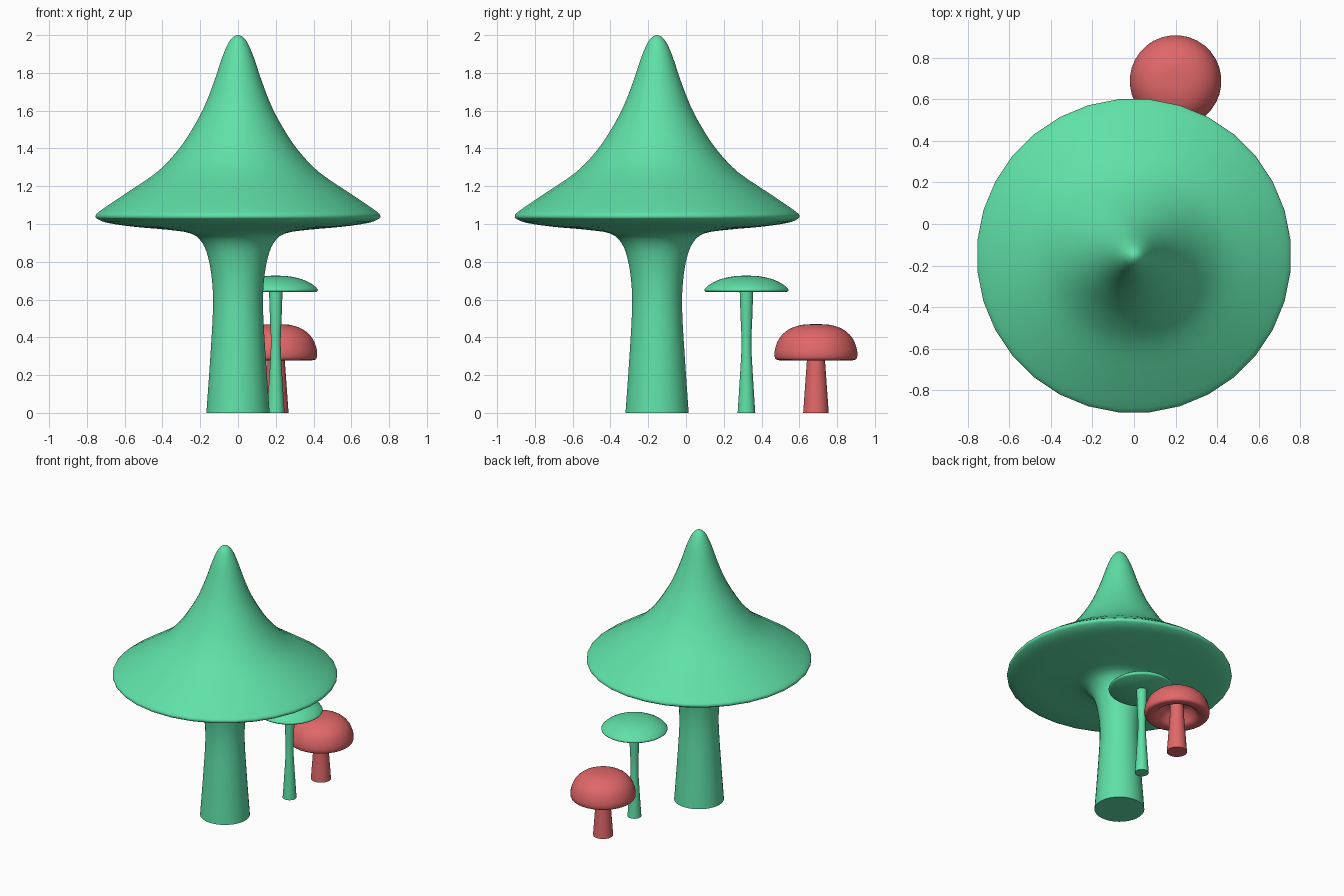
import bpy, bmesh, math
from mathutils import Vector

if "Cube" in bpy.data.objects:
    bpy.data.objects.remove(bpy.data.objects["Cube"])


def material(name, rgb):
    m = bpy.data.materials.new(name)
    m.diffuse_color = (*rgb, 1)
    m.use_nodes = True
    m.node_tree.nodes["Principled BSDF"].inputs["Base Color"].default_value = m.diffuse_color
    return m


GREEN = material("mint_green", (0.115, 0.75, 0.39))
RED = material("coral_red", (0.75, 0.135, 0.14))


def smooth_curve(pts, steps=3):
    """Catmull-Rom curve through the profile points."""
    p = [Vector(q) for q in pts]
    p = [2 * p[0] - p[1]] + p + [2 * p[-1] - p[-2]]
    out = []
    for a, b, c, d in zip(p, p[1:], p[2:], p[3:]):
        for i in range(steps):
            t = i / steps
            out.append(0.5 * (2 * b + (c - a) * t + (2 * a - 5 * b + 4 * c - d) * t * t
                              + (3 * b - a - 3 * c + d) * t ** 3))
    return out + [p[-2]]


def lathe(name, profile, x, y, mat, sides=32):
    """Spin a (radius, height) profile; ends on the axis become single points."""
    bm = bmesh.new()
    rings = []
    for r, z in profile:
        if r < 1e-4:
            rings.append([bm.verts.new((0, 0, z))] * sides)
        else:
            rings.append([bm.verts.new((r * math.cos(a), r * math.sin(a), z))
                          for a in (2 * math.pi * (i + 0.5) / sides for i in range(sides))])
    for lo, hi in zip(rings, rings[1:]):
        for i in range(sides):
            j = (i + 1) % sides
            bm.faces.new(dict.fromkeys((lo[i], lo[j], hi[j], hi[i])))
    bmesh.ops.recalc_face_normals(bm, faces=bm.faces)
    mesh = bpy.data.meshes.new(name)
    bm.to_mesh(mesh)
    bm.free()
    mesh.materials.append(mat)
    ob = bpy.data.objects.new(name, mesh)
    ob.location = (x, y, 0)
    bpy.context.collection.objects.link(ob)
    bpy.ops.object.select_all(action='DESELECT')
    bpy.context.view_layer.objects.active = ob
    ob.select_set(True)
    bpy.ops.object.shade_smooth_by_angle(angle=math.radians(45))
    return ob


# Tall mushroom: stem flares into the underside, then rim and pointed cap
tall = [(0.168, 0), (0.147, 0.3), (0.133, 0.55), (0.138, 0.70), (0.158, 0.82), (0.19, 0.90),
        (0.25, 0.95), (0.38, 0.97), (0.55, 0.985), (0.69, 1.005), (0.745, 1.025),
        (0.757, 1.042), (0.735, 1.068), (0.60, 1.16), (0.43, 1.275), (0.32, 1.39),
        (0.245, 1.50), (0.18, 1.62), (0.125, 1.76), (0.085, 1.88), (0.05, 1.96),
        (0.022, 1.992), (0, 2.0)]
lathe("tall_mushroom", [(0, 0)] + smooth_curve(tall), 0, -0.153, GREEN)

# Thin mushroom: waisted stem under a flat-bottomed cap
lathe("thin_stem", [(0, 0)] + smooth_curve([(0.047, 0), (0.036, 0.17), (0.026, 0.36),
      (0.031, 0.5), (0.036, 0.645)]) + [(0, 0.645)], 0.2, 0.32, GREEN)
lathe("thin_cap", [(0, 0.64), (0.215, 0.64)] + smooth_curve([(0.222, 0.645), (0.222, 0.655),
      (0.195, 0.68), (0.14, 0.707), (0.07, 0.723), (0, 0.727)]), 0.2, 0.32, GREEN)

# Round mushroom: tapered stem under a domed cap with a hollow underside
lathe("round_stem", [(0, 0), (0.068, 0), (0.058, 0.14), (0.048, 0.28), (0.045, 0.38),
      (0, 0.38)], 0.2, 0.688, RED)
lathe("round_cap", smooth_curve([(0, 0.37), (0.07, 0.365), (0.11, 0.33), (0.14, 0.292),
      (0.17, 0.28), (0.205, 0.28), (0.219, 0.295), (0.218, 0.335), (0.195, 0.395),
      (0.145, 0.442), (0.075, 0.466), (0, 0.47)]), 0.2, 0.688, RED)
